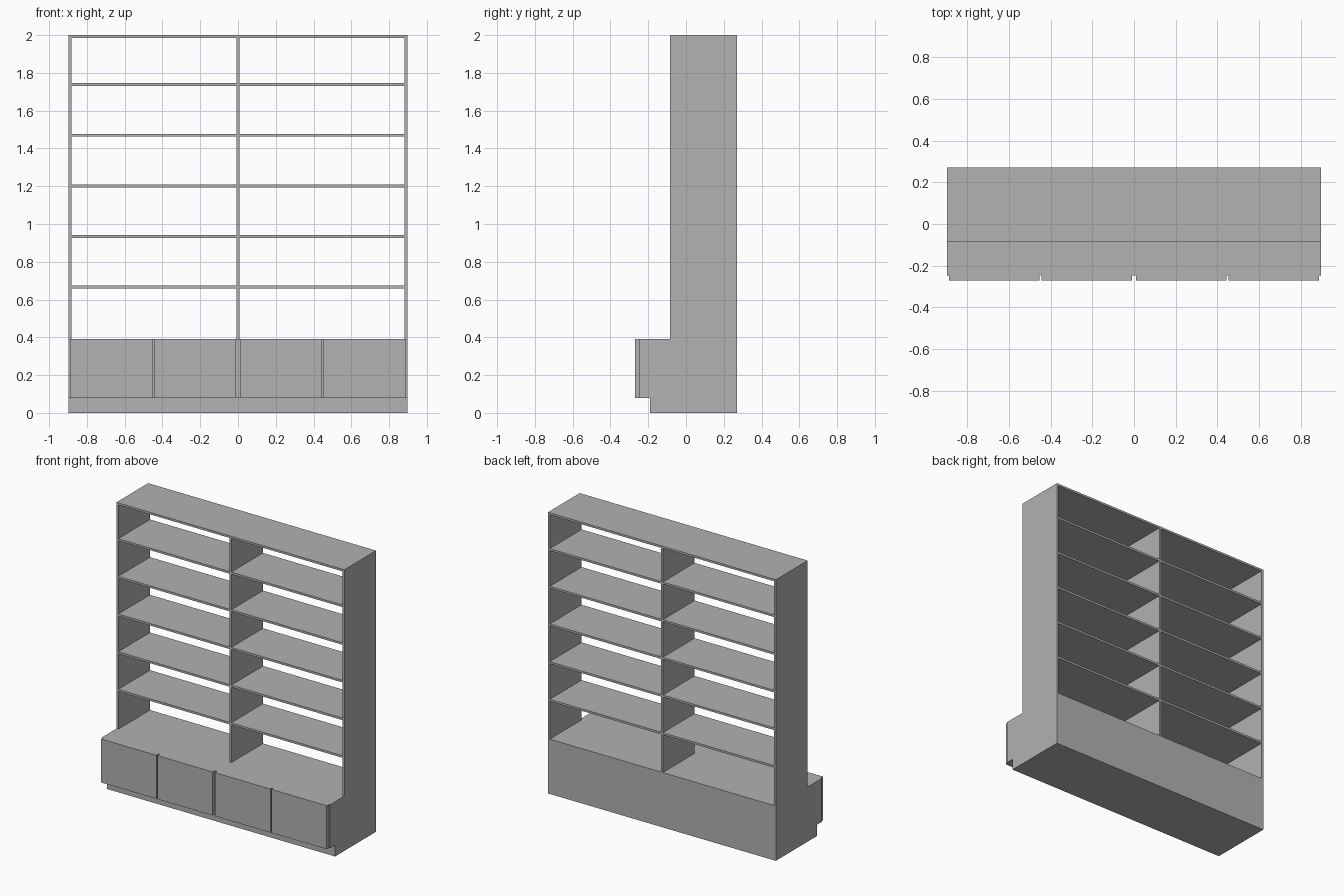
import bpy
import bmesh

if "Cube" in bpy.data.objects:
    bpy.data.objects.remove(bpy.data.objects["Cube"])

W = 0.897           # half width
BACK = 0.271        # rear plane
FRONT = -0.271      # door faces
SHELF_FRONT = -0.086
T = 0.015           # board thickness
BASE_TOP = 0.39

grey = bpy.data.materials.new("plain_grey")
grey.diffuse_color = (0.445, 0.445, 0.445, 1)
grey.use_nodes = True
grey.node_tree.nodes["Principled BSDF"].inputs["Base Color"].default_value = grey.diffuse_color


def box(name, x0, x1, y0, y1, z0, z1):
    """Axis-aligned board given by its limits."""
    bm = bmesh.new()
    bmesh.ops.create_cube(bm, size=1)
    for v in bm.verts:
        v.co = (x1 if v.co.x > 0 else x0,
                y1 if v.co.y > 0 else y0,
                z1 if v.co.z > 0 else z0)
    mesh = bpy.data.meshes.new(name)
    bm.to_mesh(mesh)
    bm.free()
    mesh.materials.append(grey)
    obj = bpy.data.objects.new(name, mesh)
    bpy.context.collection.objects.link(obj)
    return obj


def prism(name, profile, x0, x1):
    """Side profile of (y, z) points extruded along x."""
    bm = bmesh.new()
    face = bm.faces.new([bm.verts.new((x0, y, z)) for y, z in profile])
    ext = bmesh.ops.extrude_face_region(bm, geom=[face])
    moved = [g for g in ext["geom"] if isinstance(g, bmesh.types.BMVert)]
    bmesh.ops.translate(bm, verts=moved, vec=(x1 - x0, 0, 0))
    bmesh.ops.recalc_face_normals(bm, faces=bm.faces)
    mesh = bpy.data.meshes.new(name)
    bm.to_mesh(mesh)
    bm.free()
    mesh.materials.append(grey)
    obj = bpy.data.objects.new(name, mesh)
    bpy.context.collection.objects.link(obj)
    return obj


# Base cabinet with a recessed plinth
prism("base_cabinet", [(-0.19, 0), (BACK, 0), (BACK, BASE_TOP), (-0.247, BASE_TOP),
                       (-0.247, 0.08), (-0.19, 0.08)], -W, W)

# Four cabinet doors, mirrored about the centre
for side, label in ((-1, "left"), (1, "right")):
    for a, b, place in ((0.01, 0.444, "inner"), (0.453, 0.888, "outer")):
        lo, hi = sorted((side * a, side * b))
        box(f"door_{label}_{place}", lo, hi, FRONT, -0.247, 0.08, BASE_TOP)

# Upright panels and top board
box("side_panel_left", -W, -W + T, SHELF_FRONT, BACK, BASE_TOP, 2)
box("side_panel_right", W - T, W, SHELF_FRONT, BACK, BASE_TOP, 2)
box("top_board", -W + T, W - T, SHELF_FRONT, BACK, 2 - T, 2)
box("centre_divider", -T / 2, T / 2, SHELF_FRONT, BACK, BASE_TOP, 2 - T)

# Five shelves in each bay
for i in range(5):
    z = 0.666 + 0.268 * i
    for x0, x1, label in ((-W + T, -T / 2, "left"), (T / 2, W - T, "right")):
        box(f"shelf_{label}_{i + 1}", x0, x1, SHELF_FRONT, BACK, z - T / 2, z + T / 2)
